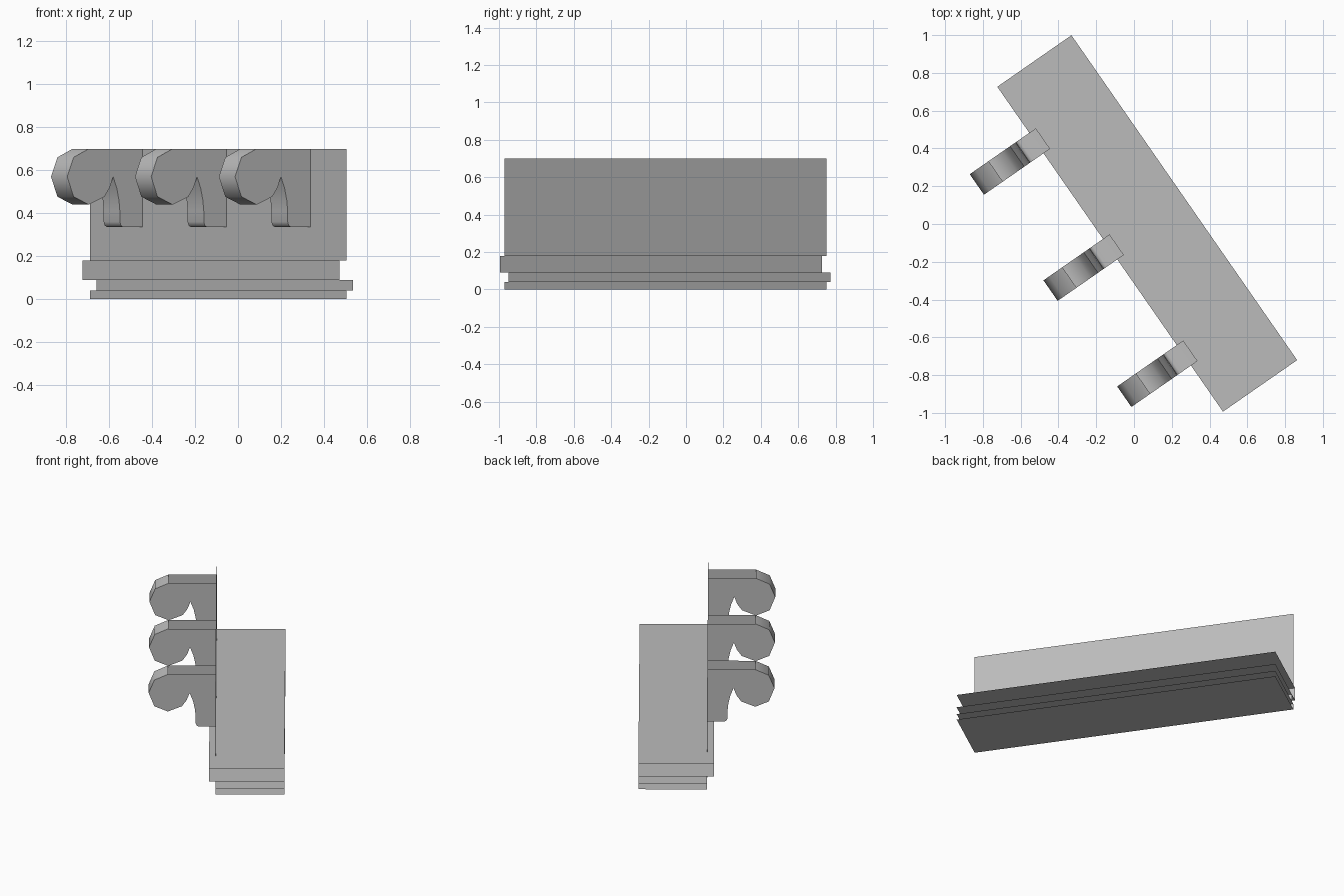
import bpy, bmesh, math
from mathutils import Vector

if "Cube" in bpy.data.objects:
    bpy.data.objects.remove(bpy.data.objects["Cube"])

grey = bpy.data.materials.new("plain grey")
grey.use_nodes = True
grey.diffuse_color = (0.5, 0.5, 0.5, 1)
grey.node_tree.nodes["Principled BSDF"].inputs["Base Color"].default_value = grey.diffuse_color

# Local frame: along runs down the length, out points away from the hook side
along = Vector((0.5706, -0.8213, 0))
out = Vector((-0.8213, -0.5706, 0))
origin = Vector((0.07, 0.003, 0))
HALF, BACK, STEP, WALL, GROOVE = 1.047, -0.239, 0.239, 0.197, 0.16


def sweep(name, path, u0, u1, caps=False):
    """Extrude an open (out, z) path from u0 to u1, optionally filling the sides."""
    bm = bmesh.new()
    rows = [[bm.verts.new(origin + along * u + out * v + Vector((0, 0, z)))
             for v, z in path] for u in (u0, u1)]
    for i in range(len(path) - 1):
        bm.faces.new((rows[0][i], rows[0][i + 1], rows[1][i + 1], rows[1][i]))
    if caps:
        bm.faces.new(rows[0][::-1])
        bm.faces.new(rows[1])
    bmesh.ops.recalc_face_normals(bm, faces=bm.faces)
    mesh = bpy.data.meshes.new(name)
    bm.to_mesh(mesh)
    bm.free()
    mesh.materials.append(grey)
    obj = bpy.data.objects.new(name, mesh)
    bpy.context.collection.objects.link(obj)
    return obj


# Upright panel and the stepped edge strips beneath it
for name, v, z0, z1 in (("upright_panel", WALL, 0.18, 0.70),
                        ("step_edge", STEP, 0.09, 0.18),
                        ("groove_edge", GROOVE, 0.04, 0.09),
                        ("bottom_edge", WALL, 0, 0.04)):
    sweep(name, [(v, z0), (v, z1)], -HALF, HALF)

# Open-sided stack of horizontal sheets
for name, v, z in (("floor_sheet", STEP, 0.18), ("step_sheet", STEP, 0.09),
                   ("groove_sheet", WALL, 0.04), ("bottom_sheet", WALL, 0)):
    sweep(name, [(BACK, z), (v, z)], -HALF, HALF)

# Hooks: octagonal head, notch, short stem, open on top
hook_path = [(0.304, 0.70), (0.39, 0.66), (0.426, 0.57), (0.39, 0.477), (0.304, 0.44),
             (0.215, 0.477), (0.185, 0.52), (0.166, 0.57), (0.145, 0.515), (0.133, 0.46),
             (0.128, 0.41), (0.128, 0.36), (0.122, 0.343), (0.108, 0.335), (0, 0.335),
             (0, 0.70)]
hook_path = [(WALL + s, z) for s, z in hook_path]
for label, u in (("back", -0.684), ("middle", 0), ("front", 0.684)):
    hook = sweep(label + "_hook", hook_path, u - 0.066, u + 0.066, caps=True)
    bpy.ops.object.select_all(action="DESELECT")
    hook.select_set(True)
    bpy.context.view_layer.objects.active = hook
    bpy.ops.object.shade_smooth_by_angle(angle=math.radians(50))
